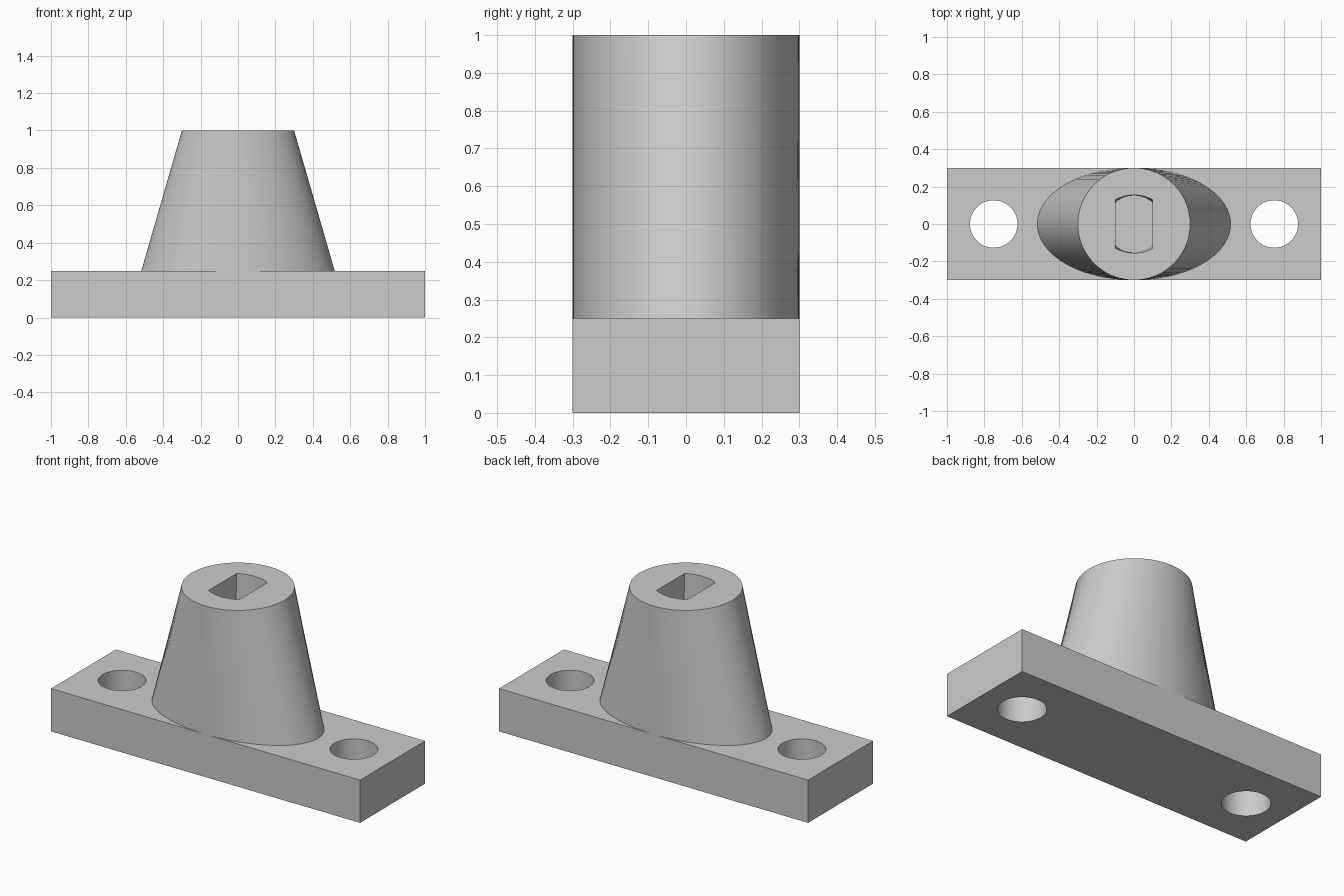
import bpy, bmesh
from math import sin, cos, pi, radians

default = bpy.data.objects.get("Cube")
if default:
    bpy.data.objects.remove(default, do_unlink=True)

GREY = (0.6, 0.6, 0.6, 1)
grey = bpy.data.materials.new("light_grey")
grey.use_nodes = True
grey.diffuse_color = GREY
grey.node_tree.nodes["Principled BSDF"].inputs["Base Color"].default_value = GREY


def loft(name, lower, z0, upper, z1):
    """Closed solid between two outlines with equal point counts."""
    bm = bmesh.new()
    low = [bm.verts.new((x, y, z0)) for x, y in lower]
    top = [bm.verts.new((x, y, z1)) for x, y in upper]
    n = len(low)
    for i in range(n):
        j = (i + 1) % n
        bm.faces.new((low[i], low[j], top[j], top[i]))
    bm.faces.new(low[::-1])
    bm.faces.new(top)
    bmesh.ops.recalc_face_normals(bm, faces=bm.faces)
    mesh = bpy.data.meshes.new(name)
    bm.to_mesh(mesh)
    bm.free()
    obj = bpy.data.objects.new(name, mesh)
    bpy.context.collection.objects.link(obj)
    mesh.materials.append(grey)
    return obj


def ellipse(rx, ry, cx=0, n=96):
    return [(cx + rx * cos(2 * pi * i / n), ry * sin(2 * pi * i / n)) for i in range(n)]


def double_flat(half, corner, apex, n=16):
    """Outline with two straight sides and two bulged ends."""
    r = (half ** 2 + (apex - corner) ** 2) / (2 * (apex - corner))
    xs = [half - 2 * half * i / n for i in range(n + 1)]
    end = [(x, apex - r + (r * r - x * x) ** 0.5) for x in xs]
    return end + [(-x, -y) for x, y in end]


def cut(obj, cutter):
    mod = obj.modifiers.new("cut", "BOOLEAN")
    mod.operation = "DIFFERENCE"
    mod.solver = "EXACT"
    mod.object = cutter
    bpy.ops.object.select_all(action="DESELECT")
    obj.select_set(True)
    bpy.context.view_layer.objects.active = obj
    bpy.ops.object.modifier_apply(modifier=mod.name)
    bpy.data.objects.remove(cutter, do_unlink=True)


# Mounting plate with a bolt hole at each end
plate_outline = [(-1, -0.3), (1, -0.3), (1, 0.3), (-1, 0.3)]
plate = loft("mounting_plate", plate_outline, 0, plate_outline, 0.25)
for side in (-1, 1):
    hole = ellipse(0.127, 0.127, side * 0.75, 64)
    cut(plate, loft("bolt_hole_cutter", hole, -0.1, hole, 0.35))

# Tapered boss: oval foot rising to a round top, with a blind shaft socket
boss = loft("tapered_boss", ellipse(0.517, 0.3), 0.25, ellipse(0.3, 0.3), 1)
cut(boss, loft("socket_cutter", double_flat(0.1, 0.114, 0.152), 0.5,
               double_flat(0.1, 0.13, 0.155), 1.001))

# Smooth round walls, sharp rims
bpy.ops.object.select_all(action="DESELECT")
for obj in (plate, boss):
    obj.select_set(True)
bpy.context.view_layer.objects.active = boss
bpy.ops.object.shade_smooth_by_angle(angle=radians(30))
